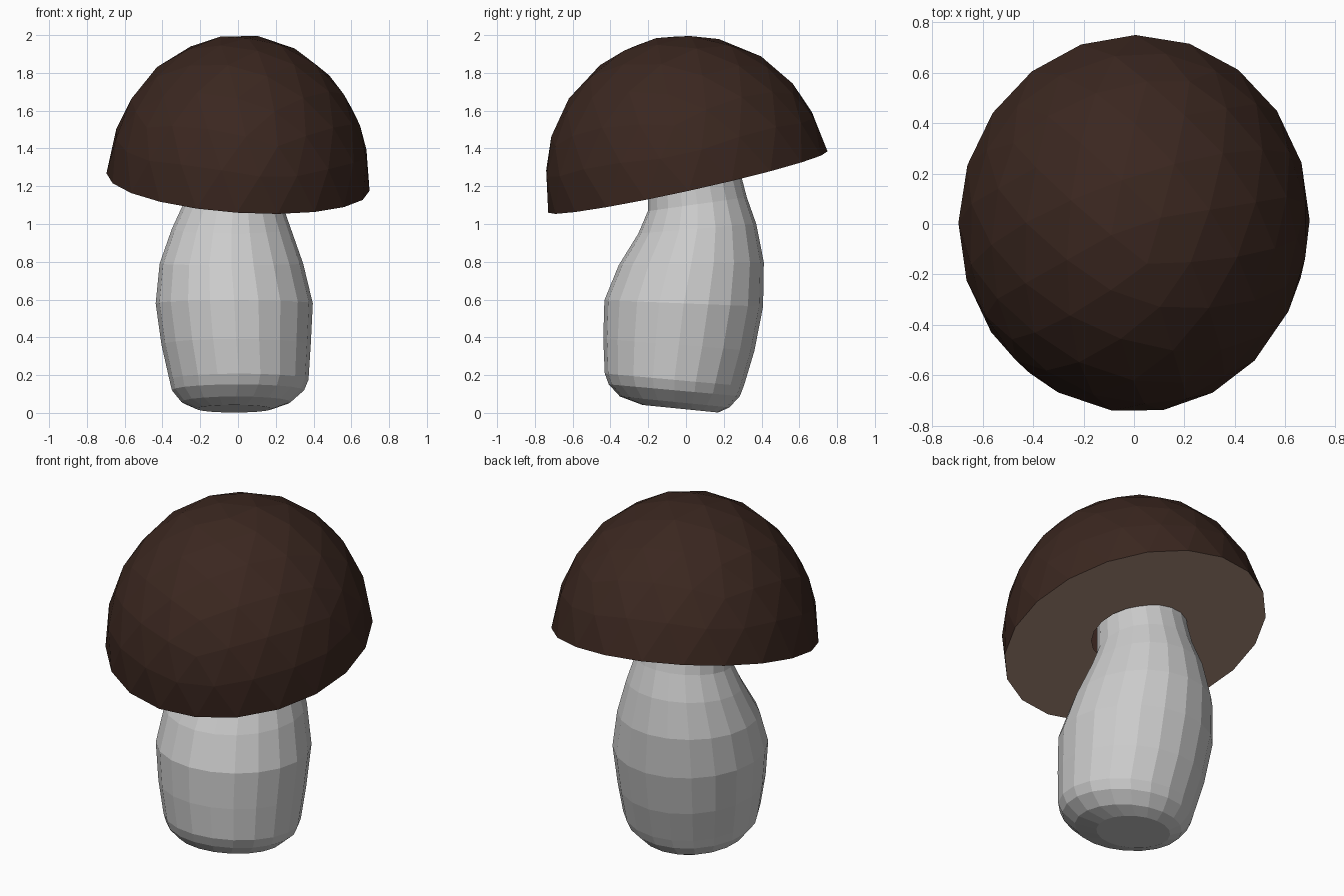
import bpy, bmesh
from math import sin, cos, pi
from mathutils import Matrix, Vector

if "Cube" in bpy.data.objects:
    bpy.data.objects.remove(bpy.data.objects["Cube"])


def material(name, rgb):
    m = bpy.data.materials.new(name)
    m.diffuse_color = (*rgb, 1)
    m.use_nodes = True
    m.node_tree.nodes["Principled BSDF"].inputs["Base Color"].default_value = m.diffuse_color
    return m


def make_object(name, bm, mats=()):
    bmesh.ops.recalc_face_normals(bm, faces=bm.faces)
    me = bpy.data.meshes.new(name)
    bm.to_mesh(me)
    bm.free()
    for m in mats:
        me.materials.append(m)
    ob = bpy.data.objects.new(name, me)
    bpy.context.collection.objects.link(ob)
    return ob


# Stem: tilted elliptical rings (cx, cy, cz, rx, ry, slope along y)
RINGS = [
    (-0.02, -0.03, 0.022, 0.20, 0.20, -0.10),
    (-0.01, -0.06, 0.058, 0.29, 0.29, -0.10),
    (0.00, -0.062, 0.12, 0.35, 0.347, -0.09),
    (0.005, -0.062, 0.175, 0.368, 0.368, -0.09),
    (-0.01, -0.038, 0.36, 0.395, 0.40, -0.08),
    (-0.02, -0.012, 0.58, 0.416, 0.42, -0.04),
    (-0.035, 0.028, 0.79, 0.38, 0.384, 0.02),
    (-0.035, 0.06, 0.975, 0.315, 0.312, 0.08),
    (-0.028, 0.06, 1.105, 0.262, 0.262, 0.14),
    (-0.025, 0.045, 1.21, 0.25, 0.246, 0.20),
    (-0.025, 0.03, 1.35, 0.24, 0.24, 0.22),
]
SIDES = 20
bm = bmesh.new()
loops = []
for cx, cy, cz, rx, ry, s in RINGS:
    loop = []
    for i in range(SIDES):
        a = 2 * pi * i / SIDES
        dy = ry * sin(a)
        loop.append(bm.verts.new((cx + rx * cos(a), cy + dy, cz + s * dy)))
    loops.append(loop)
for lo, hi in zip(loops, loops[1:]):
    for i in range(SIDES):
        j = (i + 1) % SIDES
        bm.faces.new((lo[i], lo[j], hi[j], hi[i]))
bm.faces.new(loops[0][::-1])
bm.faces.new(loops[-1])
make_object("stem", bm)

# Cap: half of a faceted ball, tilted back-up and right-down
bm = bmesh.new()
bmesh.ops.create_icosphere(bm, subdivisions=3, radius=1)
bmesh.ops.bisect_plane(bm, geom=bm.verts[:] + bm.edges[:] + bm.faces[:], dist=0.02,
                       plane_co=(0, 0, 0), plane_no=(0, 0, 1), clear_inner=True)
bmesh.ops.scale(bm, vec=(0.698, 0.757, 0.782), verts=bm.verts)

# Cap underside: rim drawn inward to a collar around the stem
rim = [e for e in bm.edges if e.is_boundary]
new = bmesh.ops.extrude_edge_only(bm, edges=rim)["geom"]
for g in new:
    if isinstance(g, bmesh.types.BMVert):
        d = Vector((g.co.x, g.co.y, 0)).normalized() * 0.25
        g.co = Vector((0.0, 0.015, 0.0)) + d
    elif isinstance(g, bmesh.types.BMFace):
        g.material_index = 1
normal = Vector((0.068, -0.22, 1)).normalized()
tilt = Vector((0, 0, 1)).rotation_difference(normal).to_matrix().to_4x4()
bmesh.ops.transform(bm, matrix=Matrix.Translation((0, 0.01, 1.222)) @ tilt, verts=bm.verts)
make_object("cap", bm, [material("cap_brown", (0.043, 0.02, 0.014)),
                        material("underside_brown", (0.38, 0.24, 0.18))])
